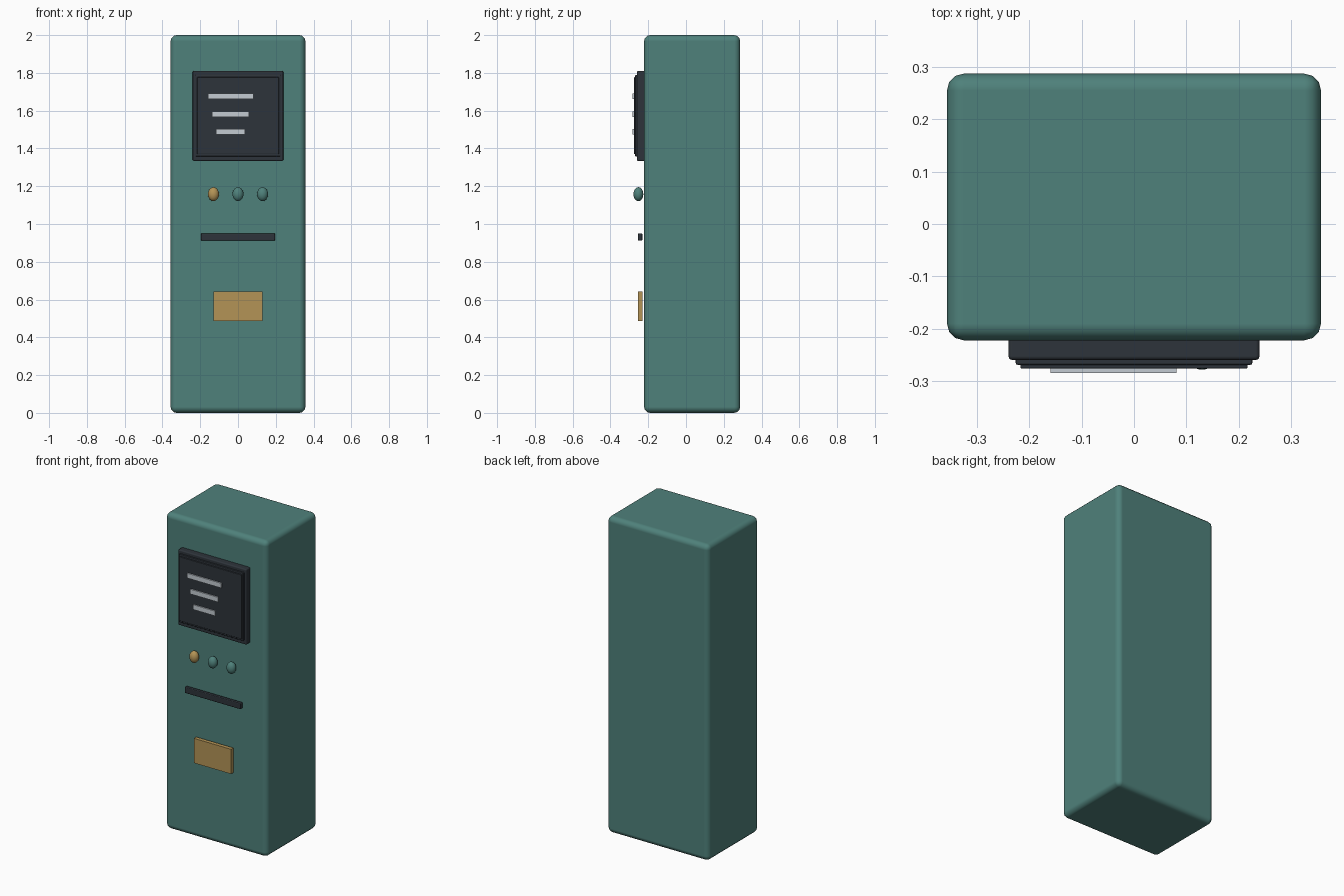
import bpy, math

if "Cube" in bpy.data.objects:
    bpy.data.objects.remove(bpy.data.objects["Cube"])


def material(name, rgb):
    m = bpy.data.materials.new(name)
    m.diffuse_color = (*rgb, 1)
    m.use_nodes = True
    m.node_tree.nodes["Principled BSDF"].inputs["Base Color"].default_value = m.diffuse_color
    return m


TEAL = material("teal", (0.078, 0.220, 0.198))
DARK = material("charcoal", (0.027, 0.034, 0.043))
GOLD = material("gold", (0.456, 0.296, 0.093))
PALE = material("pale_grey", (0.546, 0.597, 0.645))


def box(name, x, y, z, mat, bevel=0, segments=2):
    """Box from (min, max) ranges, with optional rounded edges."""
    ranges = (x, y, z)
    bpy.ops.mesh.primitive_cube_add(size=1, location=[(a + b) / 2 for a, b in ranges])
    ob = bpy.context.object
    ob.name = name
    ob.scale = [b - a for a, b in ranges]
    bpy.ops.object.transform_apply(location=False, rotation=False, scale=True)
    ob.data.materials.append(mat)
    if bevel:
        mod = ob.modifiers.new("Bevel", 'BEVEL')
        mod.width = bevel
        mod.segments = segments
        mod.harden_normals = True
        bpy.ops.object.shade_smooth_by_angle(angle=math.radians(40))
    return ob


# Cabinet
box("cabinet", (-0.357, 0.357), (-0.222, 0.287), (0, 2), TEAL, 0.032, 3)

# Display: bezel, step and screen
box("screen_bezel", (-0.24, 0.24), (-0.26, -0.20), (1.333, 1.811), DARK, 0.008)
box("screen_step", (-0.226, 0.226), (-0.269, -0.25), (1.358, 1.79), DARK, 0.004)
box("screen", (-0.217, 0.217), (-0.276, -0.26), (1.37, 1.777), DARK, 0.003)

# Lines on the screen
for i, (width, z) in enumerate(((0.24, 1.676), (0.195, 1.581), (0.153, 1.488))):
    box(f"screen_line_{i + 1}", (-0.039 - width / 2, -0.039 + width / 2),
        (-0.284, -0.275), (z - 0.015, z + 0.015), PALE)

# Row of buttons
for i, mat in enumerate((GOLD, TEAL, TEAL)):
    bpy.ops.mesh.primitive_uv_sphere_add(segments=24, ring_count=12, radius=1,
                                         location=(-0.13 + 0.13 * i, -0.252, 1.158))
    ob = bpy.context.object
    ob.name = f"button_{i + 1}"
    ob.scale = (0.029, 0.026, 0.037)
    bpy.ops.object.transform_apply(location=False, rotation=False, scale=True)
    ob.data.materials.append(mat)
    bpy.ops.object.shade_smooth()

# Card slot and lower plate
box("card_slot", (-0.196, 0.196), (-0.255, -0.231), (0.912, 0.95), DARK, 0.005)
box("lower_plate", (-0.13, 0.13), (-0.255, -0.231), (0.487, 0.643), GOLD)
